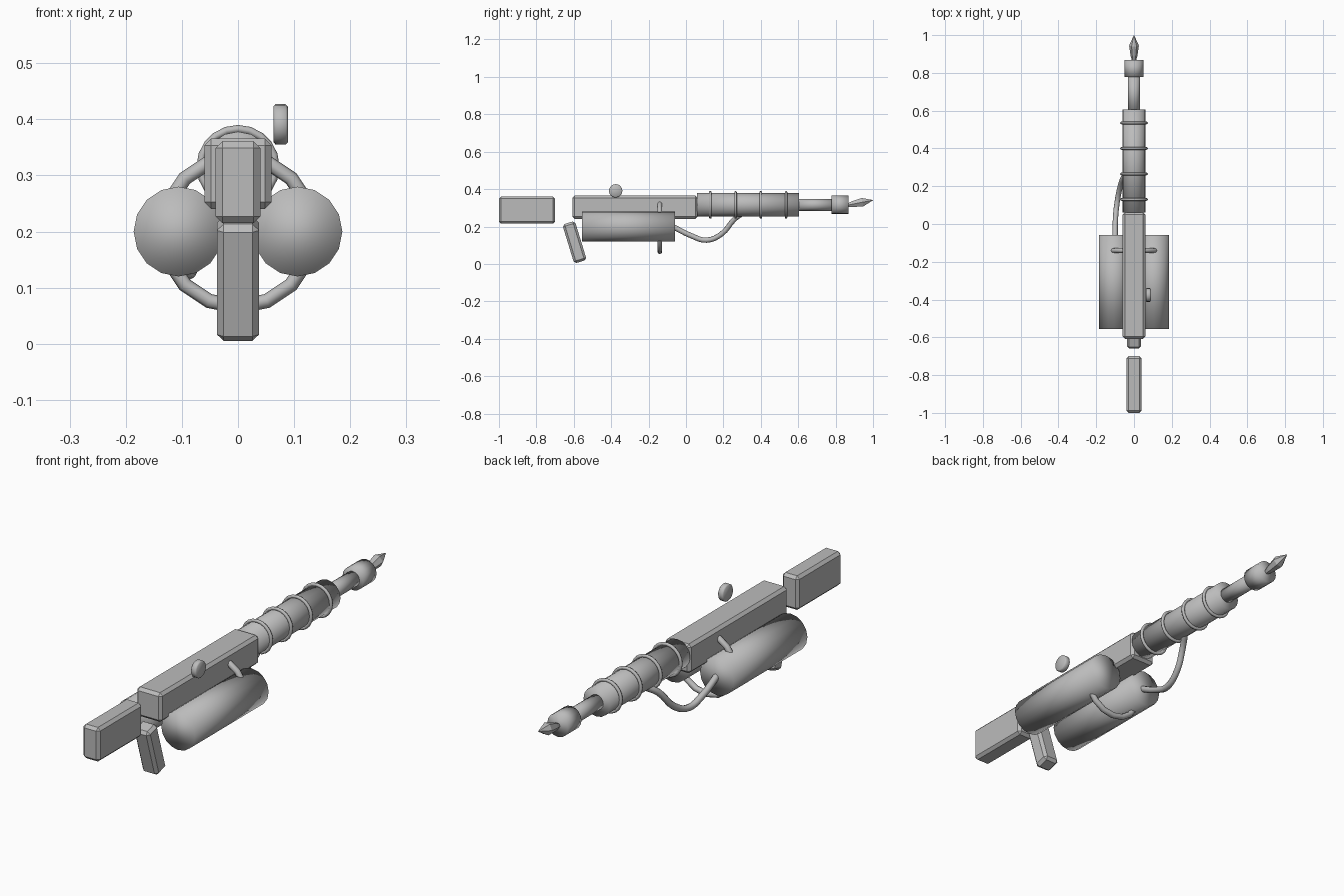
import bpy, math
from math import pi, sin, cos, radians

cube = bpy.data.objects.get("Cube")
if cube:
    bpy.data.objects.remove(cube, do_unlink=True)

grey = bpy.data.materials.new("plain grey")
grey.use_nodes = True
colour = (0.5, 0.5, 0.5, 1)
grey.diffuse_color = colour
grey.node_tree.nodes["Principled BSDF"].inputs["Base Color"].default_value = colour

AXIS_Z = 0.316  # height of the barrel axis


def finish(name, smooth=True):
    ob = bpy.context.object
    ob.name = name
    ob.data.materials.append(grey)
    if smooth:
        bpy.ops.object.shade_smooth()
    return ob


def bevel(ob, width):
    mod = ob.modifiers.new("Bevel", "BEVEL")
    mod.width = width
    mod.segments = 1


def box(name, loc, size, tilt=0):
    bpy.ops.mesh.primitive_cube_add(size=1, location=loc)
    ob = finish(name, False)
    ob.scale = size
    bpy.ops.object.transform_apply(location=False, rotation=False, scale=True)
    ob.rotation_euler.x = tilt
    bevel(ob, 0.012)
    return ob


def tube(name, x, z, y0, y1, radius):
    bpy.ops.mesh.primitive_cylinder_add(vertices=16, radius=radius, depth=y1 - y0,
                                        location=(x, (y0 + y1) / 2, z),
                                        rotation=(pi / 2, 0, 0))
    return finish(name)


def hoop(name, y, z, major, minor, segments=16):
    bpy.ops.mesh.primitive_torus_add(major_segments=segments, minor_segments=8,
                                     major_radius=major, minor_radius=minor,
                                     location=(0, y, z), rotation=(pi / 2, 0, 0))
    return finish(name)


# Body, stock and slanted grip
box("body", (0, -0.273, 0.303), (0.12, 0.67, 0.125))
box("stock", (0, -0.85, 0.288), (0.08, 0.3, 0.146))
box("grip", (0, -0.596, 0.116), (0.075, 0.07, 0.218), radians(17))

# Twin tanks and the hoop that joins them
for side, x in (("left", 0.106), ("right", -0.106)):
    tube(side + "_tank", x, 0.2, -0.556, -0.058, 0.08)
hoop("tank_hoop", -0.14, 0.2, 0.134, 0.013)

# Barrel with its jacket, rings and muzzle
tube("barrel_jacket", 0, AXIS_Z, 0.06, 0.605, 0.062)
tube("barrel", 0, AXIS_Z, 0.59, 0.79, 0.032)
tube("muzzle", 0, AXIS_Z, 0.777, 0.868, 0.049)
for i in range(4):
    hoop("barrel_ring_%d" % (i + 1), 0.13 + i * 0.135, AXIS_Z, 0.067, 0.007, 20)

# Pointed tip, a spindle turned from a short profile and tilted upwards
profile = [(-0.02, 0.004), (0.03, 0.018), (0.085, 0.026), (0.142, 0.0005)]
sides = 6
verts, faces = [], []
for y, r in profile:
    for k in range(sides):
        a = 2 * pi * k / sides
        verts.append((r * cos(a), y, r * sin(a)))
for i in range(len(profile) - 1):
    for k in range(sides):
        a, b = i * sides + k, i * sides + (k + 1) % sides
        faces.append((a, a + sides, b + sides, b))
faces.append(tuple(range(sides)))
faces.append(tuple(reversed(range(len(verts) - sides, len(verts)))))
mesh = bpy.data.meshes.new("pointed_tip")
mesh.from_pydata(verts, [], faces)
mesh.materials.append(grey)
tip = bpy.data.objects.new("pointed_tip", mesh)
tip.location = (0, 0.861, 0.314)
tip.rotation_euler.x = radians(11)
bpy.context.collection.objects.link(tip)

# Round sight beside the top of the body
bpy.ops.mesh.primitive_cylinder_add(vertices=16, radius=0.036, depth=0.026,
                                    location=(0.076, -0.376, 0.391),
                                    rotation=(0, pi / 2, 0))
bevel(finish("round_sight"), 0.004)

# Hose hanging from the right tank to the barrel jacket
path = [(-0.1, -0.08, 0.205), (-0.098, 0.03, 0.15), (-0.09, 0.11, 0.127),
        (-0.075, 0.19, 0.16), (-0.05, 0.26, 0.24), (-0.02, 0.31, 0.275)]
curve = bpy.data.curves.new("hose", "CURVE")
curve.dimensions = "3D"
curve.bevel_depth = 0.014
curve.bevel_resolution = 2
curve.resolution_u = 4
curve.use_fill_caps = True
spline = curve.splines.new("BEZIER")
spline.bezier_points.add(len(path) - 1)
for point, co in zip(spline.bezier_points, path):
    point.co = co
    point.handle_left_type = point.handle_right_type = "AUTO"
curve.materials.append(grey)
hose = bpy.data.objects.new("hose", curve)
bpy.context.collection.objects.link(hose)
